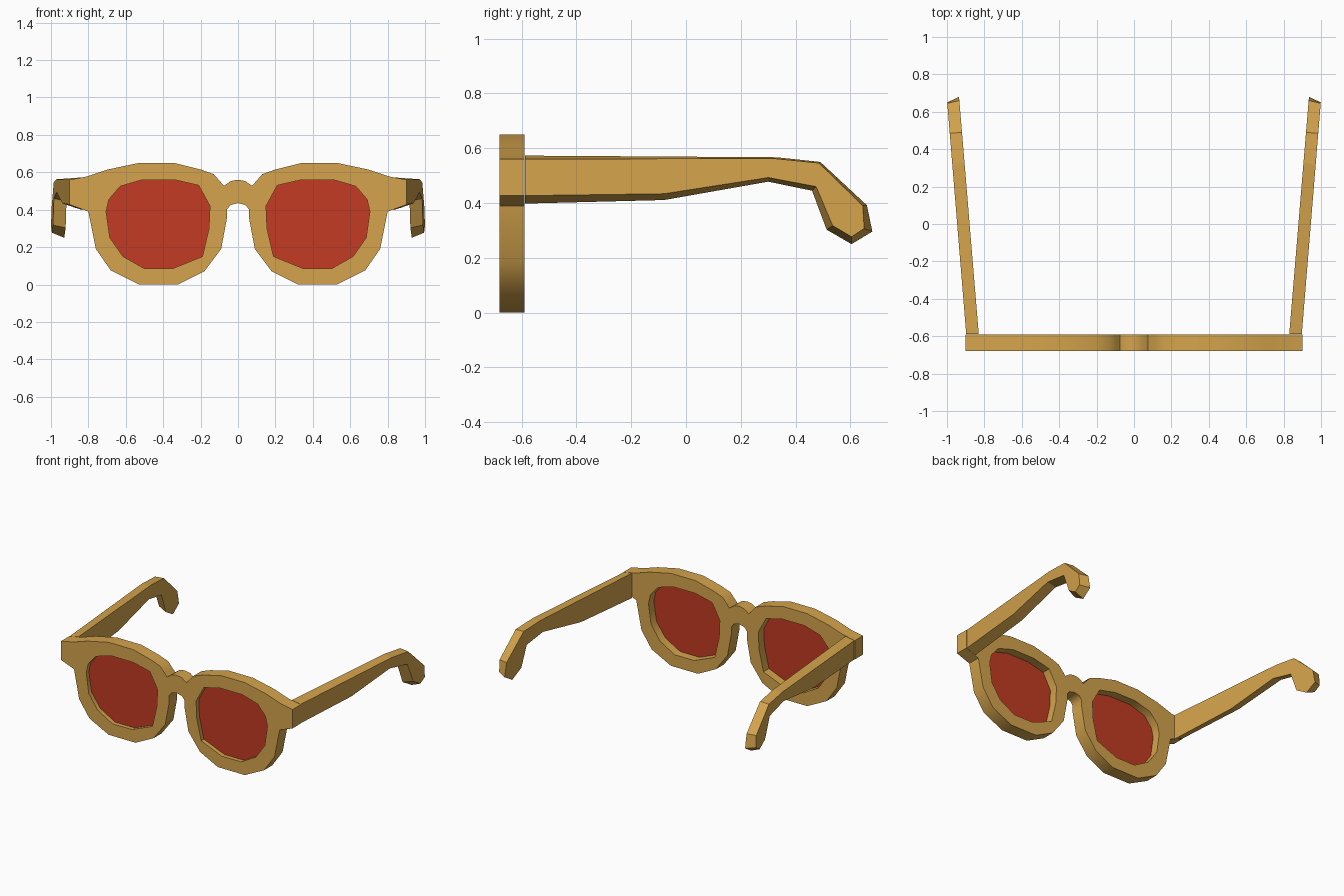
import bpy, bmesh, math

if "Cube" in bpy.data.objects:
    bpy.data.objects.remove(bpy.data.objects["Cube"])

def material(name, rgb):
    m = bpy.data.materials.new(name)
    m.diffuse_color = (*rgb, 1)
    m.use_nodes = True
    m.node_tree.nodes["Principled BSDF"].inputs["Base Color"].default_value = m.diffuse_color
    return m

GOLD = material("amber_frame", (0.66, 0.37, 0.072))
RED = material("red_lens", (0.54, 0.043, 0.017))

def finish(bm, name, mat, smooth_angle=0):
    bmesh.ops.recalc_face_normals(bm, faces=bm.faces)
    for f in bm.faces:
        f.smooth = smooth_angle > 0
    for e in bm.edges:
        e.smooth = len(e.link_faces) == 2 and e.calc_face_angle(0) < math.radians(smooth_angle)
    me = bpy.data.meshes.new(name)
    bm.to_mesh(me)
    bm.free()
    me.materials.append(mat)
    ob = bpy.data.objects.new(name, me)
    bpy.context.collection.objects.link(ob)
    return ob

# half outline of the front (x, z): upper edge outwards, then lower edge back to the bridge
half = [(0.04, .553), (.075, .527), (.095, .55), (.13, .59), (.20, .615), (.34, .65), (.53, .65),
        (.695, .615), (.81, .577), (.90, .56), (.90, .427), (.80, .39), (.76, .19),
        (.68, .075), (.53, 0), (.32, 0), (.18, .07), (.09, .19), (.06, .35), (.06, .40), (.04, .425)]
outline = [(0, .56)] + half + [(0, .435)] + [(-x, z) for x, z in reversed(half)]

# lens opening on the +x side
opening = [(.34, .56), (.51, .56), (.63, .525), (.69, .455), (.705, .39), (.685, .25), (.615, .15),
           (.50, .085), (.35, .085), (.19, .15), (.155, .30), (.15, .42), (.21, .53)][:13]
mirrored = [(-x, z) for x, z in opening]

FRONT, BACK, LENS = -0.68, -0.59, -0.65

# frame front: filled outline with two holes, extruded backwards
bm = bmesh.new()
for loop in (outline, opening, mirrored):
    vs = [bm.verts.new((x, FRONT, z)) for x, z in loop]
    for a, b in zip(vs, vs[1:] + vs[:1]):
        bm.edges.new((a, b))
bmesh.ops.triangle_fill(bm, edges=bm.edges[:], use_beauty=True, use_dissolve=False, normal=(0, -1, 0))
ext = bmesh.ops.extrude_face_region(bm, geom=bm.faces[:], use_keep_orig=True)
bmesh.ops.translate(bm, vec=(0, BACK - FRONT, 0),
                    verts=[g for g in ext["geom"] if isinstance(g, bmesh.types.BMVert)])
finish(bm, "frame_front", GOLD, 40)

# lenses: flat panes inside the openings
for name, loop in (("lens_right", opening), ("lens_left", mirrored)):
    bm = bmesh.new()
    bm.faces.new([bm.verts.new((x, LENS, z)) for x, z in loop])
    finish(bm, name, RED)

# temples: outer profile (y, z) joined to a slightly larger inner profile
outer = [(-.587, .56), (.315, .563), (.485, .546), (.645, .39), (.65, .307), (.604, .277),
         (.535, .318), (.475, .46), (.30, .493), (-.08, .434), (-.587, .427)]
inner = [(-.587, .573), (.33, .567), (.49, .55), (.66, .392), (.68, .296), (.604, .25),
         (.513, .303), (.46, .445), (.30, .478), (-.08, .411), (-.587, .398)]

def temple(name, side):
    bm = bmesh.new()
    o = [bm.verts.new((side * (.897 + .082 * (y + .59)), y, z)) for y, z in outer]
    i = [bm.verts.new((side * (.83 + .083 * (y + .59)), y, z)) for y, z in inner]
    bm.faces.new(o)
    bm.faces.new(i[::-1])
    n = len(o)
    for k in range(n):
        bm.faces.new((o[k], i[k], i[(k + 1) % n], o[(k + 1) % n]))
    finish(bm, name, GOLD)

temple("temple_right", 1)
temple("temple_left", -1)
